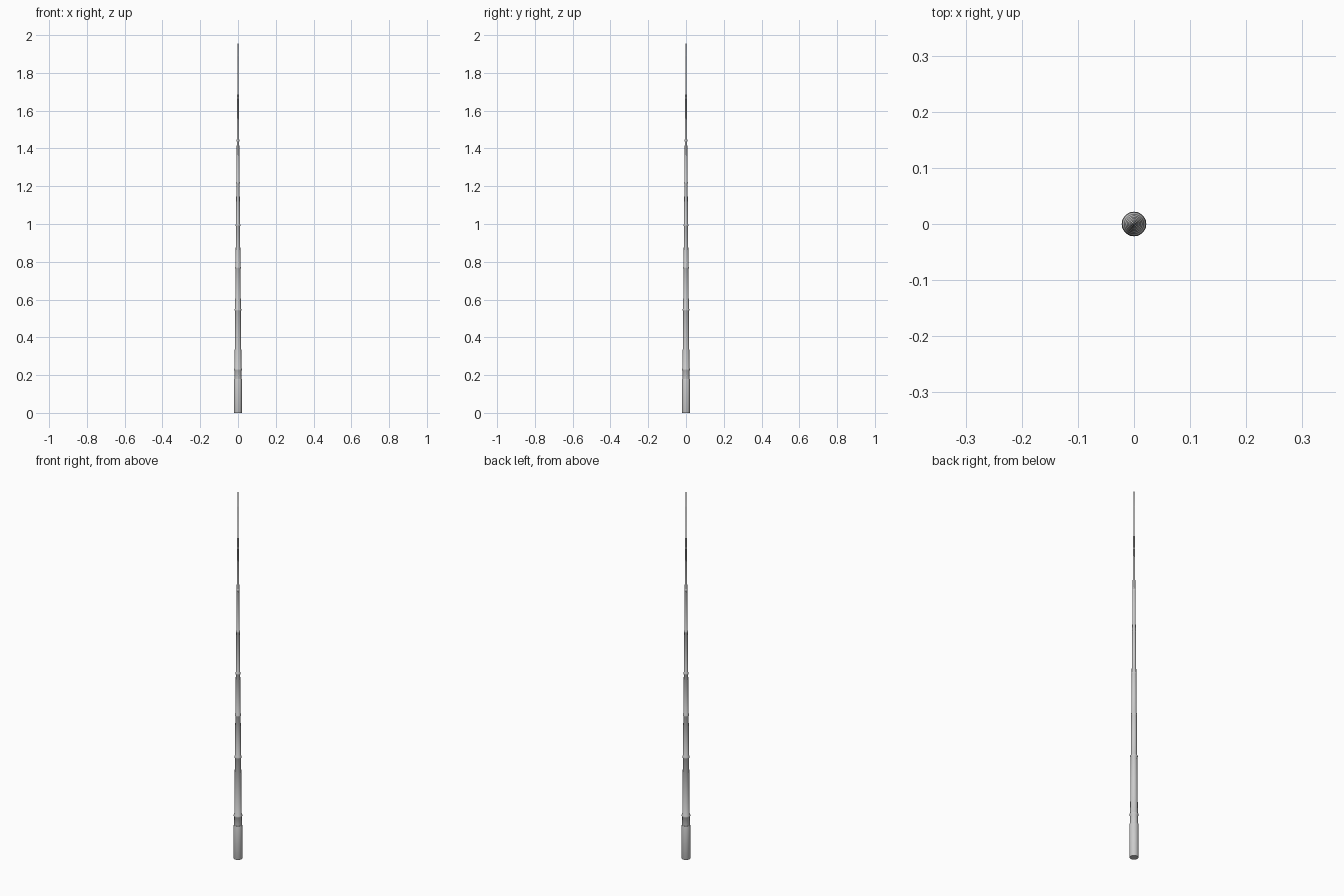
import bpy, bmesh, math

if "Cube" in bpy.data.objects:
    bpy.data.objects.remove(bpy.data.objects["Cube"])

SIDES = 20


def lathe(name, profile):
    """Spin a (radius, height) profile around z, with flat end caps."""
    bm = bmesh.new()
    rings = []
    for r, z in profile:
        rings.append([bm.verts.new((r * math.cos(2 * math.pi * i / SIDES),
                                    r * math.sin(2 * math.pi * i / SIDES), z))
                      for i in range(SIDES)])
    for a, b in zip(rings, rings[1:]):
        for i in range(SIDES):
            j = (i + 1) % SIDES
            bm.faces.new((a[i], a[j], b[j], b[i]))
    bm.faces.new(rings[0][::-1])
    bm.faces.new(rings[-1])
    me = bpy.data.meshes.new(name)
    bm.to_mesh(me)
    bm.free()
    ob = bpy.data.objects.new(name, me)
    bpy.context.collection.objects.link(ob)
    bpy.context.view_layer.objects.active = ob
    ob.select_set(True)
    bpy.ops.object.shade_smooth_by_angle(angle=math.radians(35))
    ob.select_set(False)


def radius(z):
    # straight taper from butt to tip
    return 0.0205 - 0.0098 * z


# Tapered pole with a raised joint at each node
profile = [(radius(0.17), 0.17)]
nodes = [0.23] + [0.545 + 0.2242 * i for i in range(7)]
for z in nodes:
    r = radius(z)
    h = 0.004 + 0.2 * r
    bulge = 0.0006 + 0.12 * r
    profile += [(radius(z - h), z - h), (r + bulge, z - h * 0.45),
                (r + bulge, z + h * 0.45), (radius(z + h), z + h)]
profile.append((radius(2.0), 2.0))
lathe("pole", profile)

# Thicker grip at the butt end
lathe("grip", [(0.0208, 0), (0.0220, 0.003), (0.0220, 0.174),
               (0.0205, 0.18), (radius(0.18), 0.18)])
